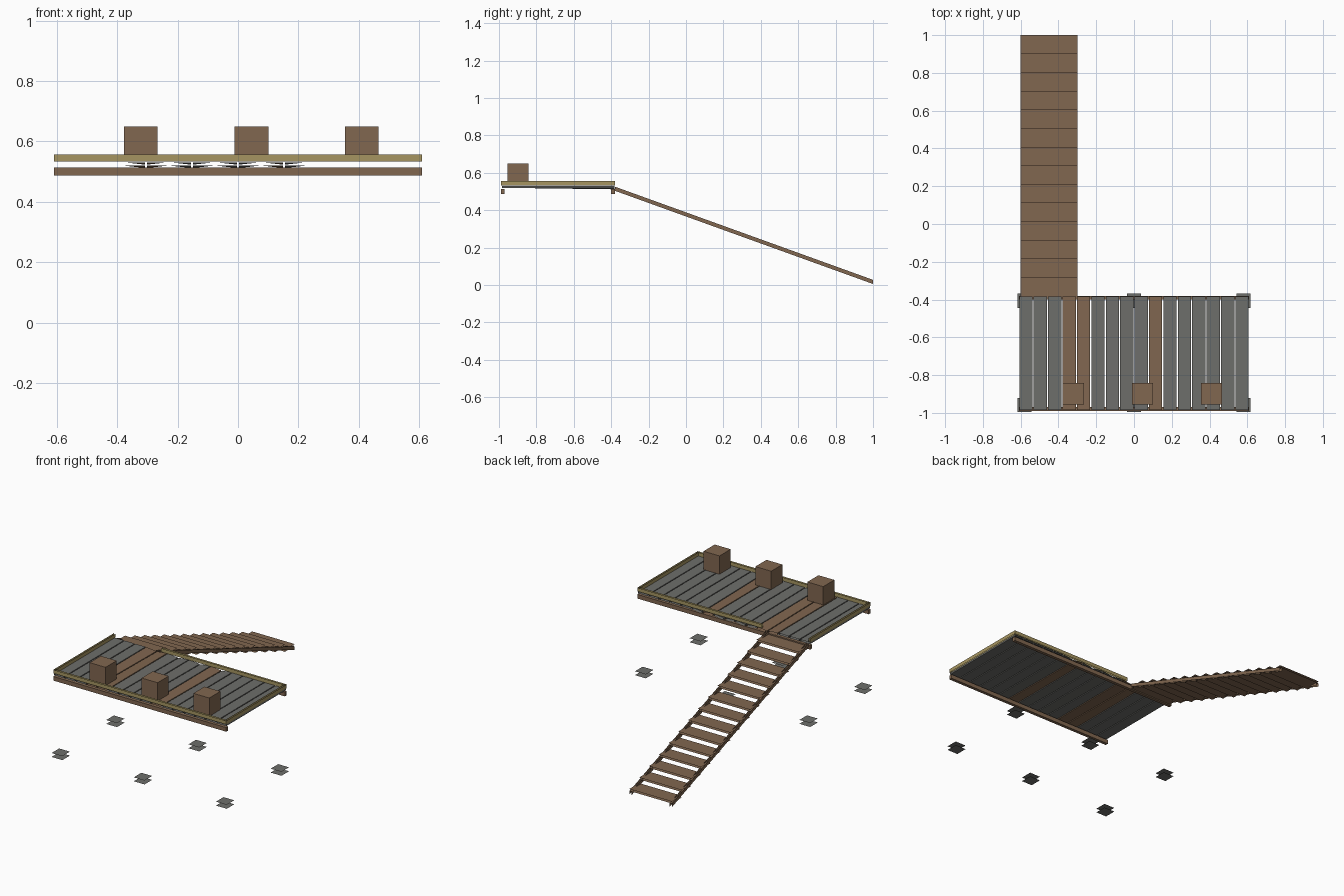
import bpy
import bmesh

if "Cube" in bpy.data.objects:
    bpy.data.objects.remove(bpy.data.objects["Cube"], do_unlink=True)


def material(name, rgb):
    m = bpy.data.materials.new(name)
    m.use_nodes = True
    m.diffuse_color = (*rgb, 1)
    m.node_tree.nodes["Principled BSDF"].inputs["Base Color"].default_value = (*rgb, 1)
    return m


brown = material("brown_wood", (0.22, 0.135, 0.08))
grey = material("weathered_grey_wood", (0.155, 0.156, 0.146))
yellow = material("yellow_wood", (0.38, 0.30, 0.12))


def block(name, lo, hi, mat, axes="xyz", shape=None):
    """Box from lo to hi, keeping only the faces that point along the given axes."""
    bm = bmesh.new()
    bmesh.ops.create_cube(bm, size=1)
    bm.normal_update()
    drop = [f for f in bm.faces
            if "xyz"[max(range(3), key=lambda i: abs(f.normal[i]))] not in axes]
    bmesh.ops.delete(bm, geom=drop, context="FACES_ONLY")
    for v in bm.verts:
        for i in range(3):
            v.co[i] = lo[i] + (v.co[i] + 0.5) * (hi[i] - lo[i])
        if shape:
            shape(v.co)
    mesh = bpy.data.meshes.new(name)
    bm.to_mesh(mesh)
    bm.free()
    mesh.materials.append(mat)
    obj = bpy.data.objects.new(name, mesh)
    bpy.context.collection.objects.link(obj)
    return obj


HALF = 0.61                   # half the deck width
FRONT, BACK = -0.99, -0.38    # deck ends

# Deck planks, the middle ones slightly warped
COUNT = 16
PITCH = 2 * HALF / COUNT
for i in range(COUNT):
    x0 = -HALF + i * PITCH

    def warp(co, mid=x0 + PITCH / 2, side=1 if i % 2 else -1):
        if co.y > -0.6 and (co.x - mid) * side > 0:
            co.z -= 0.008

    block(f"deck_plank_{i + 1}", (x0 + 0.003, FRONT + 0.005, 0.52),
          (x0 + PITCH - 0.003, BACK - 0.003, 0.531),
          brown if i in (3, 4, 9) else grey, "xz", warp if 3 <= i <= 10 else None)

# Joists under the front and back of the deck
for name, y in (("front_joist", FRONT), ("back_joist", BACK - 0.02)):
    block(name, (-HALF, y, 0.487), (HALF, y + 0.02, 0.513), brown)

# Low edge rails, open at the ramp
Z0, Z1, T = 0.533, 0.556, 0.012
block("front_rail", (-HALF, FRONT, Z0), (HALF, FRONT + T, Z1), yellow, "y")
block("back_rail", (-0.27, BACK - T, Z0), (HALF, BACK, Z1), yellow, "y")
block("left_rail", (HALF - T, FRONT, Z0), (HALF, BACK, Z1), yellow, "x")
block("right_rail", (-HALF, FRONT, Z0), (T - HALF, BACK, Z1), yellow, "x")

# Crates along the front
for i, x in enumerate((-0.322, 0.045, 0.41)):
    block(f"crate_{i + 1}", (x - 0.056, -0.955, 0.533), (x + 0.056, -0.843, 0.65), brown)

# Ground pads below the deck
for i, x in enumerate((-0.58, 0, 0.58)):
    for row, y in (("front", -0.958), ("back", -0.407)):
        block(f"{row}_pad_{i + 1}", (x - 0.038, y - 0.038, 0),
              (x + 0.038, y + 0.038, 0.025), grey, "z")

# Ramp stringers
RAMP_END = 1.0


def slope(y):
    return 0.515 - (y - BACK) * 0.361


def follow(co):
    co.z += slope(co.y)


for name, x in (("right_stringer", -0.6), ("left_stringer", -0.315)):
    block(name, (x, BACK, -0.011), (x + 0.015, RAMP_END, 0.011), brown, "x", follow)

# Ramp treads
STEPS = 14
DEPTH = (RAMP_END - BACK) / STEPS
for i in range(STEPS):
    y = BACK + i * DEPTH
    z = slope(y + DEPTH / 2)
    block(f"ramp_tread_{i + 1}", (-0.6, y, z - 0.004), (-0.3, y + DEPTH, z + 0.008), brown, "z")
